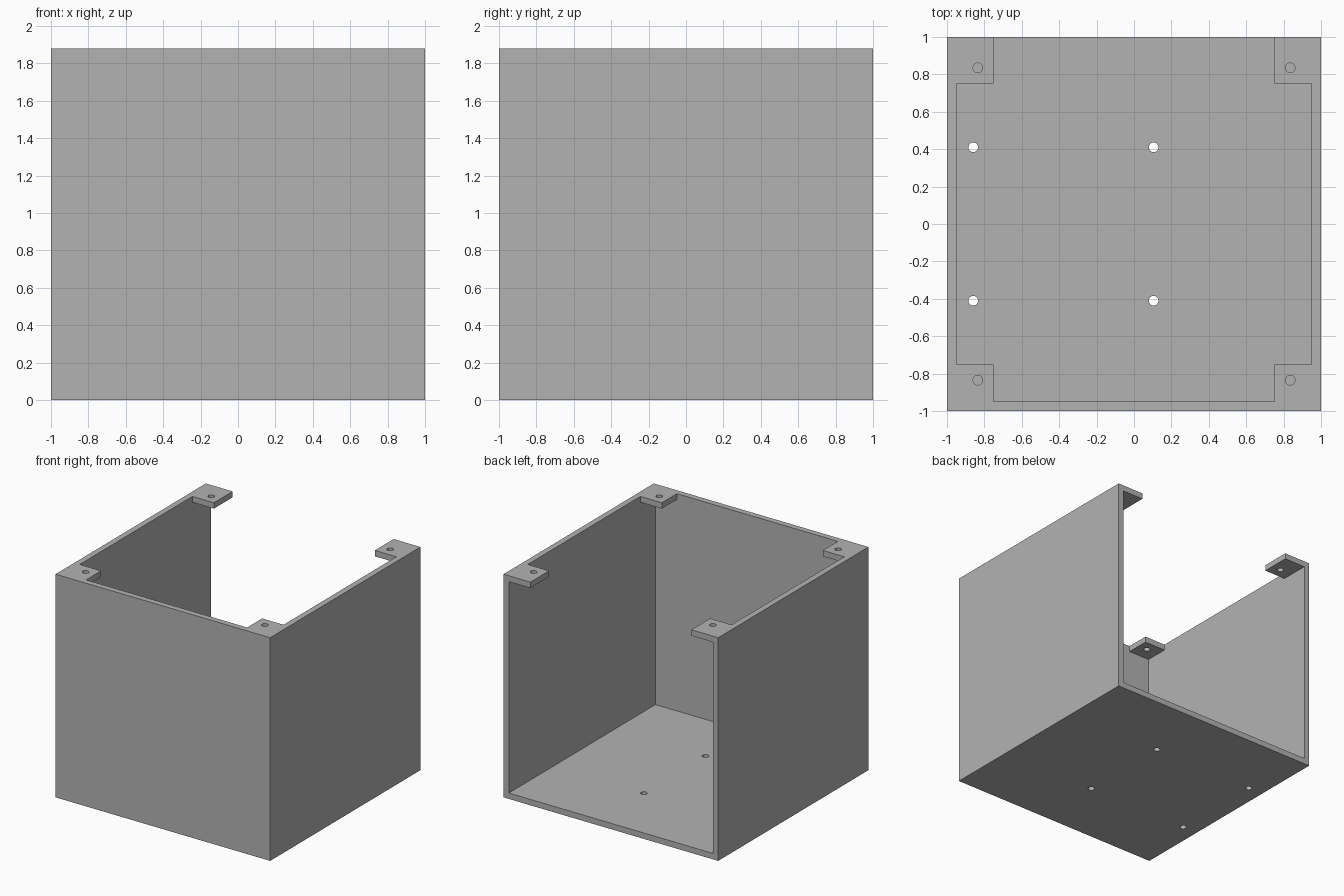
import bpy
from mathutils import Vector

old = bpy.data.objects.get("Cube")
if old:
    bpy.data.objects.remove(old, do_unlink=True)

HEIGHT, WALL, TAB = 1.88, 0.05, 0.25
INNER = 1 - WALL
TAB_EDGE = 1 - TAB

grey = bpy.data.materials.new("plain grey")
grey.use_nodes = True
colour = (0.45, 0.45, 0.45, 1)
grey.diffuse_color = colour
grey.node_tree.nodes["Principled BSDF"].inputs["Base Color"].default_value = colour


def box(name, low, high):
    low, high = Vector(low), Vector(high)
    bpy.ops.mesh.primitive_cube_add(size=1, location=(low + high) / 2)
    ob = bpy.context.object
    ob.name = name
    ob.scale = high - low
    bpy.ops.object.transform_apply(location=True, rotation=False, scale=True)
    ob.data.materials.append(grey)
    return ob


def hole(name, x, y, z):
    bpy.ops.mesh.primitive_cylinder_add(vertices=24, radius=0.026, depth=0.2, location=(x, y, z))
    ob = bpy.context.object
    ob.name = name
    ob.data.materials.append(grey)
    return ob


# Solid block that becomes the open-backed enclosure
enclosure = box("enclosure", (-1, -1, 0), (1, 1, HEIGHT))

# Main cavity, open at the back, then the top opening around four corner tabs
cutters = [
    box("cavity_cutter", (-INNER, -INNER, WALL), (INNER, 1.2, HEIGHT - WALL)),
    box("opening_cutter_long", (-TAB_EDGE, -INNER, 1), (TAB_EDGE, 1.2, 2)),
    box("opening_cutter_wide", (-INNER, -TAB_EDGE, 1), (INNER, TAB_EDGE, 2)),
]

# Screw holes through the tabs and mounting holes through the floor
for side in (-1, 1):
    for x in (-0.835, 0.835):
        cutters.append(hole("tab_hole_cutter", x, side * 0.835, HEIGHT))
    for x in (-0.86, 0.105):
        cutters.append(hole("floor_hole_cutter", x, side * 0.41, 0))

bpy.ops.object.select_all(action="DESELECT")
enclosure.select_set(True)
bpy.context.view_layer.objects.active = enclosure
for cutter in cutters:
    cut = enclosure.modifiers.new("cut", "BOOLEAN")
    cut.operation = "DIFFERENCE"
    cut.solver = "EXACT"
    cut.object = cutter
    bpy.ops.object.modifier_apply(modifier=cut.name)
    bpy.data.objects.remove(cutter, do_unlink=True)

bpy.ops.object.shade_smooth_by_angle()
